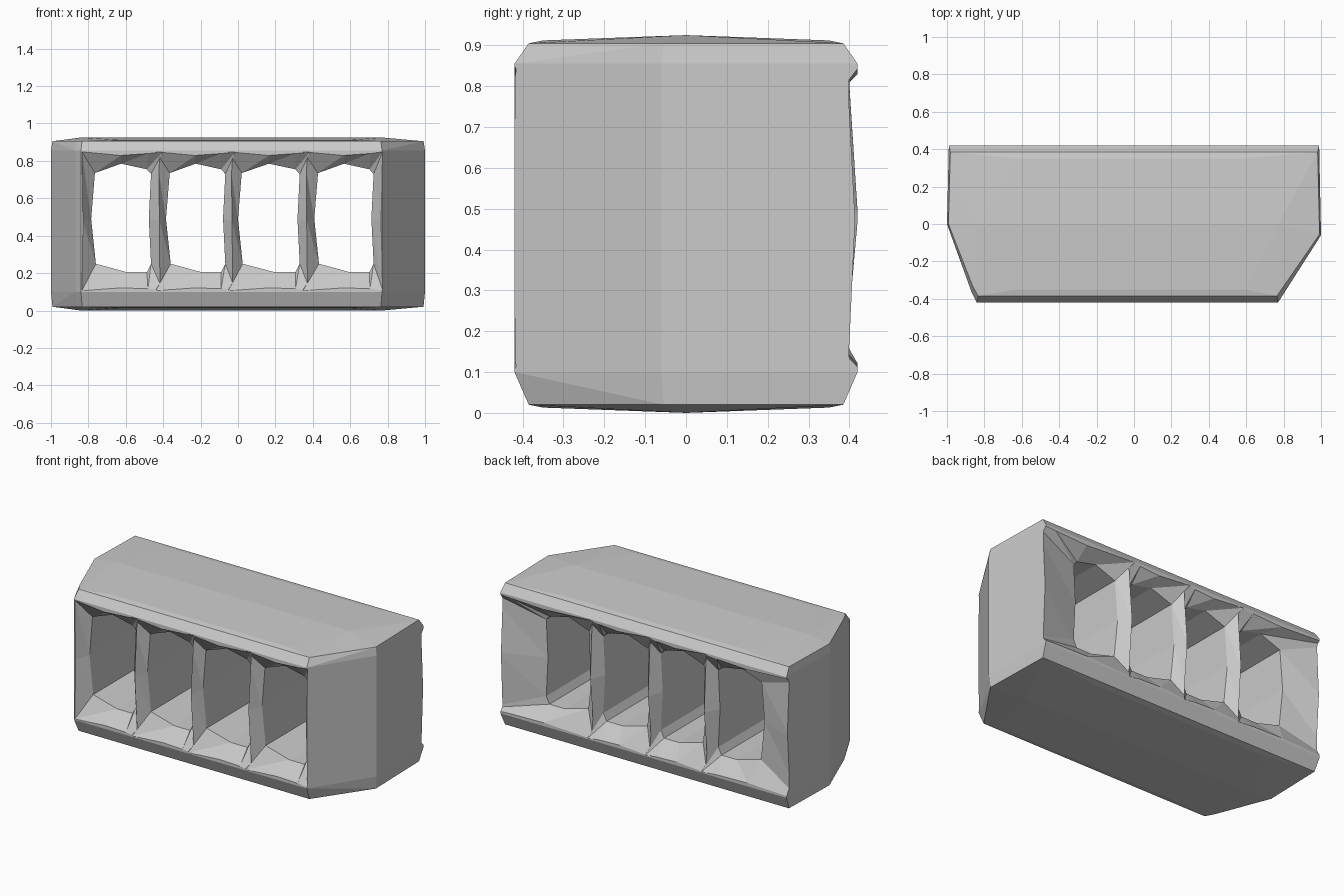
import bpy, bmesh

if "Cube" in bpy.data.objects:
    bpy.data.objects.remove(bpy.data.objects["Cube"])


def make_object(name, bm):
    bmesh.ops.recalc_face_normals(bm, faces=bm.faces[:])
    mesh = bpy.data.meshes.new(name)
    bm.to_mesh(mesh)
    bm.free()
    obj = bpy.data.objects.new(name, mesh)
    bpy.context.collection.objects.link(obj)
    return obj


def loft(name, rings):
    bm = bmesh.new()
    loops = [[bm.verts.new(p) for p in ring] for ring in rings]
    n = len(loops[0])
    for a, b in zip(loops, loops[1:]):
        for i in range(n):
            j = (i + 1) % n
            bm.faces.new((a[i], a[j], b[j]))
            bm.faces.new((a[i], b[j], b[i]))
    bm.faces.new(loops[0])
    bm.faces.new(loops[-1])
    return make_object(name, bm)


# Solid block: square back corners, cut-off front corners, crowned top and base
outline = [(-0.99, 0.42), (-1, 0.0), (-0.87, -0.36), (-0.84, -0.42),
           (0.77, -0.42), (0.80, -0.33), (1, -0.06), (0.99, 0.42)]
bm = bmesh.new()
for z, sx, sy in ((0.02, 0.992, 0.917), (0.1, 1, 1), (0.855, 1, 1), (0.905, 0.992, 0.917)):
    for x, y in outline:
        bm.verts.new((x * sx, y * sy, z))
for x, y, lift in ((-0.84, 0, 0.0), (0.77, 0, 0.0), (-0.63, 0.35, 0.013),
                   (0.6, 0.35, 0.013), (-0.63, -0.35, 0.013), (0.6, -0.35, 0.013)):
    bm.verts.new((x, y, lift))
    bm.verts.new((x, y, 0.925 - lift))
bmesh.ops.convex_hull(bm, input=bm.verts[:])
bmesh.ops.delete(bm, geom=[v for v in bm.verts if not v.link_faces], context='VERTS')
block = make_object("vent_block", bm)


# Opening cross-section: rectangle with nipped corners and bowed edges
def hole_ring(y, x0, x1):
    w, m = x1 - x0, (x0 + x1) / 2
    return [(x0 + 0.025, y, 0.25), (m + 0.03, y, 0.205), (x1 - 0.07 * w, y, 0.205),
            (x1, y, 0.25), (x1 - 0.012, y, 0.49), (x1, y, 0.73),
            (x1 - 0.07 * w, y, 0.755), (m, y, 0.785),
            (x0 + 0.02, y, 0.735), (x0, y, 0.49)]


# Flared mouth; corners of neighbouring mouths overlap (by c0, c1) so the
# dividers' knife edges are notched back where they join the rails
def mouth_ring(y, x0, x1, c0, c1):
    w, m = x1 - x0, (x0 + x1) / 2
    a, b = x0 - c0, x1 + c1
    return [(a, y, 0.105), (m, y, 0.12), (x1 - 0.15 * w, y, 0.115),
            (b, y, 0.105), (x1, y, 0.48), (b, y, 0.85),
            (x1 - 0.15 * w, y, 0.84), (m, y, 0.83),
            (a, y, 0.85), (x0, y, 0.48)]


holes = [(-0.785, -0.465), (-0.385, -0.068), (0.0, 0.33), (0.408, 0.725)]
front = [-0.83, -0.42, -0.032, 0.367, 0.765]
back = [-1.02, -0.42, -0.032, 0.367, 1.02]
front_c = [0.005, 0.02, 0.02, 0.02, 0.01]
back_c = [0.08, 0.02, 0.02, 0.02, 0.08]
bpy.context.view_layer.objects.active = block
for i, (x0, x1) in enumerate(holes):
    f = (front[i], front[i + 1], front_c[i], front_c[i + 1])
    b = (back[i], back[i + 1], back_c[i], back_c[i + 1])
    cutter = loft("opening_cutter", [
        mouth_ring(-0.5, *f), mouth_ring(-0.421, *f),
        hole_ring(-0.345, x0, x1), hole_ring(0.345, x0, x1),
        mouth_ring(0.421, *b), mouth_ring(0.5, *b)])
    cutter.hide_render = True
    mod = block.modifiers.new("opening", 'BOOLEAN')
    mod.operation = 'DIFFERENCE'
    mod.solver = 'EXACT'
    mod.object = cutter
    bpy.ops.object.modifier_apply(modifier=mod.name)
    bpy.data.objects.remove(cutter)
